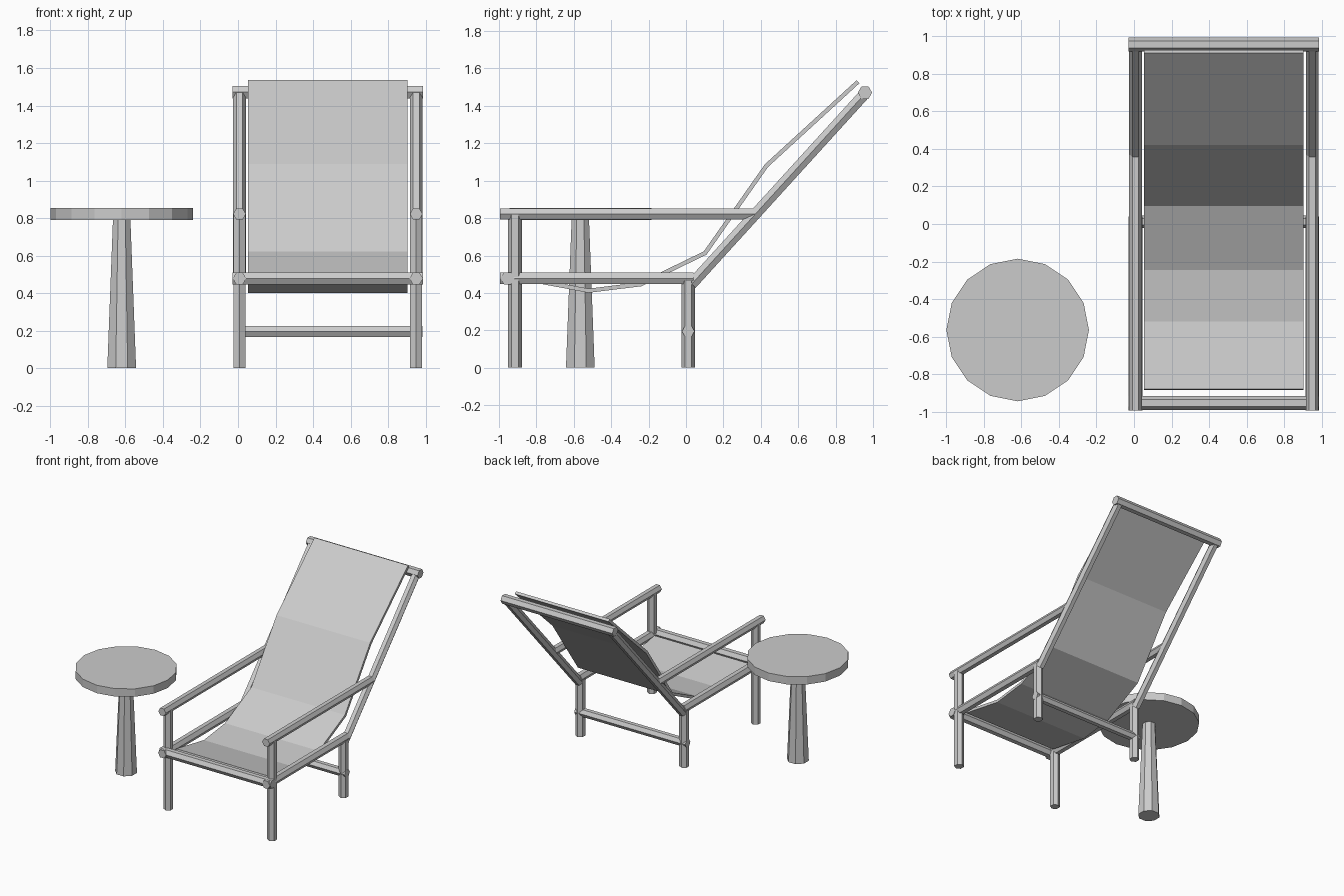
import bpy, math
from mathutils import Vector, Matrix

if "Cube" in bpy.data.objects:
    bpy.data.objects.remove(bpy.data.objects["Cube"])

grey = bpy.data.materials.new("light_grey")
grey.diffuse_color = (0.6, 0.6, 0.6, 1)
grey.use_nodes = True
grey.node_tree.nodes["Principled BSDF"].inputs["Base Color"].default_value = grey.diffuse_color

CX, HALF = 0.479, 0.471          # chair centre line and half spacing of its side frames


def make(name, verts, faces):
    me = bpy.data.meshes.new(name)
    me.from_pydata(verts, [], faces)
    me.materials.append(grey)
    ob = bpy.data.objects.new(name, me)
    bpy.context.collection.objects.link(ob)
    return ob


def tube(name, a, b, point, r1, r2=None, sides=6, turn=0.0):
    """Faceted bar from a to b; one corner of its section points along 'point'."""
    a, b = Vector(a), Vector(b)
    axis = (b - a).normalized()
    u = Vector(point)
    u = (u - axis * u.dot(axis)).normalized()
    v = axis.cross(u)
    r2 = r1 if r2 is None else r2
    verts = []
    for c, r in ((a, r1), (b, r2)):
        for i in range(sides):
            t = math.tau * i / sides + turn
            verts.append(c + r * (math.cos(t) * u + math.sin(t) * v))
    faces = [(i, (i + 1) % sides, sides + (i + 1) % sides, sides + i) for i in range(sides)]
    faces += [tuple(reversed(range(sides))), tuple(range(sides, 2 * sides))]
    return make(name, verts, faces)


X, Y = (1, 0, 0), (0, 1, 0)

# Side frames: legs, seat rail, armrest and reclined back post
for side, s in (("left", -1), ("right", 1)):
    x = CX + s * HALF
    tube(side + "_front_leg", (x, -0.915, 0), (x, -0.915, 0.82), Y, 0.037)
    tube(side + "_rear_leg", (x, 0.012, 0), (x, 0.012, 0.465), Y, 0.037)
    tube(side + "_seat_rail", (x, -0.995, 0.478), (x, 0.04, 0.478), X, 0.036)
    tube(side + "_armrest", (x, -0.995, 0.822), (x, 0.37, 0.822), X, 0.034)
    tube(side + "_back_post", (x, 0.03, 0.447), (x, 0.957, 1.466), X, 0.034)

# Cross bars
for name, y, z, r, half in (("front_bar", -0.955, 0.478, 0.037, 0.507),
                            ("top_bar", 0.957, 1.471, 0.038, 0.507),
                            ("rear_stretcher", 0.012, 0.195, 0.034, 0.471 + 0.0325)):
    tube(name, (CX - half, y, z), (CX + half, y, z), Y, r)

# Fabric sling: a strip along the sagging profile, given thickness
profile = [(-0.88, 0.49), (-0.52, 0.423), (-0.245, 0.457),
           (0.095, 0.622), (0.422, 1.088), (0.912, 1.537)]
verts = [(CX + s * 0.425, y, z) for y, z in profile for s in (-1, 1)]
faces = [(2 * i, 2 * i + 1, 2 * i + 3, 2 * i + 2) for i in range(len(profile) - 1)]
sling = make("fabric_sling", verts, faces)
mod = sling.modifiers.new("thickness", 'SOLIDIFY')
mod.thickness = 0.022
mod.offset = -1
mod.use_even_offset = True

# Side table: tapered pedestal and round top
TX, TY = -0.62, -0.565
tube("table_pedestal", (TX, TY, 0), (TX, TY, 0.80), X, 0.083, 0.05, 8, math.pi / 8)
tube("table_top", (TX, TY, 0.79), (TX, TY, 0.855), X, 0.38, sides=16)
